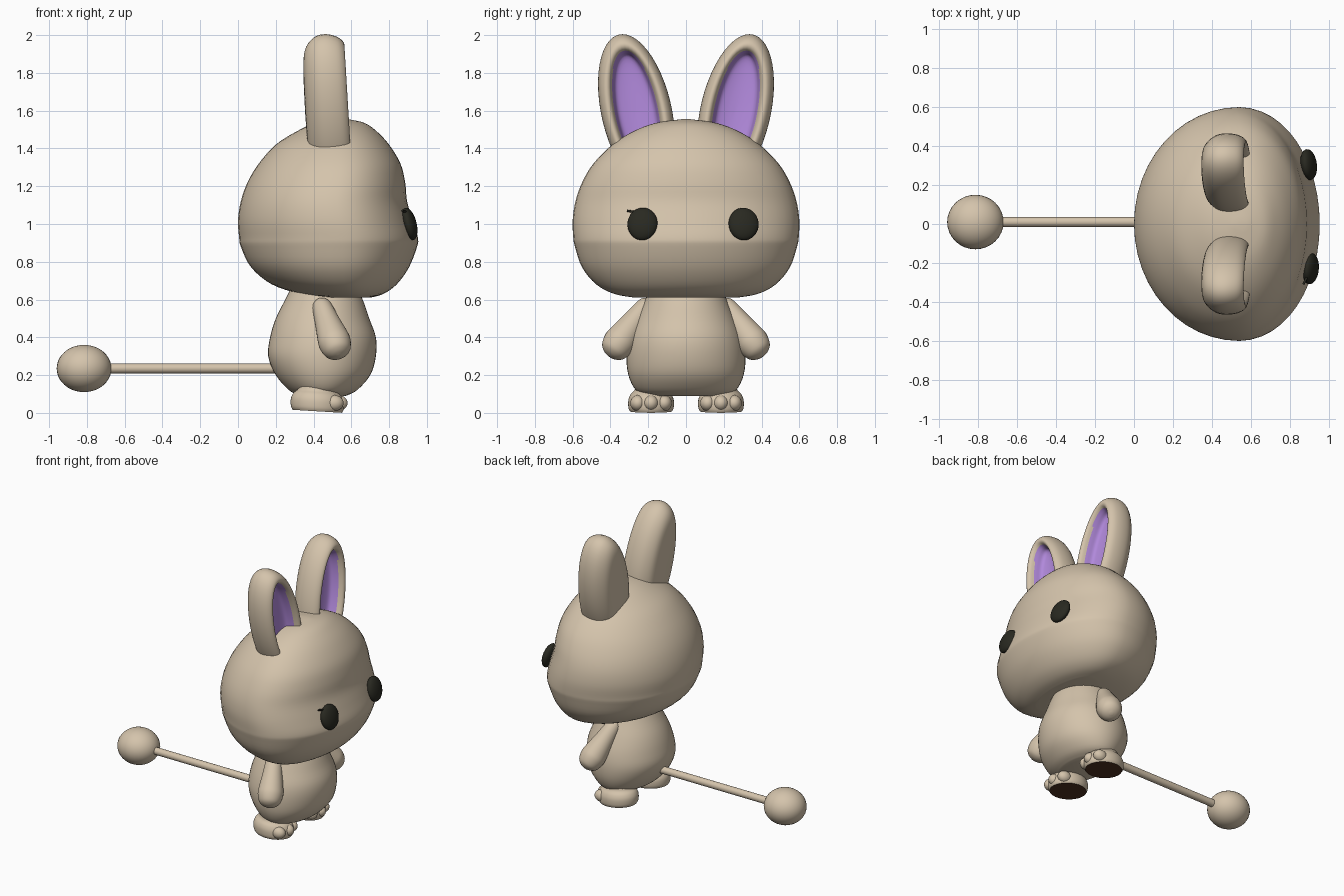
import bpy, bmesh, math
from mathutils import Vector

cube = bpy.data.objects.get("Cube")
if cube:
    bpy.data.objects.remove(cube, do_unlink=True)


def material(name, rgb):
    mat = bpy.data.materials.new(name)
    mat.use_nodes = True
    mat.diffuse_color = (*rgb, 1)
    node = mat.node_tree.nodes["Principled BSDF"]
    node.inputs["Base Color"].default_value = (*rgb, 1)
    node.inputs["Roughness"].default_value = 0.8
    return mat


FUR = material("tan fur", (0.66, 0.55, 0.41))
INNER = material("purple inner ear", (0.44, 0.25, 0.71))
DARK = material("dark eye", (0.022, 0.022, 0.015))
SOLE = material("brown sole", (0.075, 0.03, 0.015))


def smooth(obj, angle=50):
    bpy.ops.object.select_all(action="DESELECT")
    obj.select_set(True)
    bpy.context.view_layer.objects.active = obj
    bpy.ops.object.shade_smooth_by_angle(angle=math.radians(angle))


def refine(rows, steps):
    """Catmull-Rom interpolation between profile rows."""
    out = []
    for i in range(len(rows) - 1):
        a, b, c, d = (rows[min(max(i + k, 0), len(rows) - 1)] for k in (-1, 0, 1, 2))
        for s in range(steps):
            t = s / steps
            out.append([q + t / 2 * (r - p + t * (2 * p - 5 * q + 4 * r - s4
                        + t * (3 * (q - r) + s4 - p)))
                        for p, q, r, s4 in zip(a, b, c, d)])
    return out + [rows[-1]]


def loft(name, rows, point, mats, paint=None, sides=48, steps=4):
    """Skin closed rings; point(row, cos, sin) gives each ring vertex."""
    bm = bmesh.new()
    angles = [2 * math.pi * i / sides for i in range(sides)]
    rings = [[bm.verts.new(point(row, math.cos(a), math.sin(a))) for a in angles]
             for row in refine(rows, steps)]
    for low, high in zip(rings, rings[1:]):
        for i in range(sides):
            j = (i + 1) % sides
            bm.faces.new((low[i], low[j], high[j], high[i]))
    bm.faces.new(rings[0])
    bm.faces.new(rings[-1])
    bmesh.ops.recalc_face_normals(bm, faces=bm.faces)
    bm.normal_update()
    if paint:
        for face in bm.faces:
            face.material_index = int(paint(face))
    mesh = bpy.data.meshes.new(name)
    bm.to_mesh(mesh)
    bm.free()
    for mat in mats:
        mesh.materials.append(mat)
    obj = bpy.data.objects.new(name, mesh)
    bpy.context.collection.objects.link(obj)
    smooth(obj)
    return obj


def ball(name, centre, size, mat, rotation=(0, 0, 0)):
    bpy.ops.mesh.primitive_uv_sphere_add(segments=32, ring_count=20, radius=1,
                                         location=centre, rotation=rotation)
    obj = bpy.context.object
    obj.name = name
    obj.scale = size
    obj.data.materials.append(mat)
    smooth(obj)
    return obj


def rod(name, start, end, radius, mat):
    start, end = Vector(start), Vector(end)
    bpy.ops.mesh.primitive_cylinder_add(vertices=20, radius=radius,
                                        depth=(end - start).length,
                                        location=(start + end) / 2)
    obj = bpy.context.object
    obj.name = name
    obj.rotation_euler = (end - start).to_track_quat("Z", "Y").to_euler()
    obj.data.materials.append(mat)
    smooth(obj)


def upright(mid):
    """Rings from rows of (height, back x, front x, half width)."""
    def point(row, c, s):
        z, back, front, half = row
        m = back + (front - back) * mid
        return m + c * ((front - m) if c > 0 else (m - back)), half * s, z
    return point


# Head: wide, rounded, with a flatter face and low muzzle
loft("head", [
    (0.61, 0.46, 0.70, 0.27), (0.63, 0.33, 0.77, 0.38), (0.68, 0.18, 0.84, 0.475),
    (0.77, 0.07, 0.905, 0.55), (0.88, 0.015, 0.948, 0.588), (0.93, 0.006, 0.952, 0.597),
    (1.02, 0.0, 0.925, 0.6), (1.12, 0.015, 0.895, 0.585), (1.22, 0.05, 0.885, 0.55),
    (1.32, 0.11, 0.86, 0.49), (1.42, 0.20, 0.80, 0.39), (1.49, 0.31, 0.735, 0.28),
    (1.535, 0.41, 0.67, 0.16), (1.555, 0.52, 0.58, 0.02)], upright(0.58), [FUR])

# Body: pear-shaped
loft("body", [
    (0.09, 0.33, 0.57, 0.20), (0.12, 0.27, 0.63, 0.265), (0.2, 0.2, 0.70, 0.305),
    (0.3, 0.16, 0.73, 0.315), (0.4, 0.17, 0.73, 0.30), (0.5, 0.2, 0.695, 0.262),
    (0.6, 0.25, 0.66, 0.215), (0.68, 0.29, 0.62, 0.18)], upright(0.5), [FUR])

# Eyes, set slightly unevenly, following the face
for side, x, y in (("left", 0.897, 0.305), ("right", 0.907, -0.23)):
    ball(side + "_eye", (x, y, 1.0), (0.038, 0.08, 0.088), DARK,
         (0, math.radians(-14), math.atan2(y * 0.38, x)))
rod("eyelash", (0.87, -0.31, 1.07), (0.90, -0.25, 1.06), 0.006, DARK)

# Tail: long rod with a ball at its tip
rod("tail_rod", (-0.72, 0.01, 0.235), (0.25, 0.01, 0.235), 0.026, FUR)
ball("tail_ball", (-0.815, 0.01, 0.235), (0.145, 0.14, 0.125), FUR)

EAR = [(0.345, 0.01, 0.01), (0.35, 0.09, 0.24), (0.37, 0.14, 0.34), (0.42, 0.18, 0.395),
       (0.48, 0.19, 0.41), (0.54, 0.18, 0.395), (0.572, 0.155, 0.365), (0.568, 0.13, 0.335),
       (0.53, 0.112, 0.312), (0.49, 0.095, 0.29), (0.475, 0.05, 0.2), (0.47, 0.005, 0.01)]
FOOT = [(0, 0.93), (0.02, 1), (0.06, 1), (0.09, 0.9), (0.115, 0.72), (0.16, 0.65)]
ARM = [(-0.05, 0.01), (-0.035, 0.035), (0, 0.052), (0.1, 0.066), (0.2, 0.082),
       (0.25, 0.085), (0.3, 0.07), (0.325, 0.042), (0.335, 0.01)]

for side, sign in (("left", 1), ("right", -1)):
    # Cupped ear leaning outward, coloured inside the rim
    def ear_point(row, c, s):
        x, width, height = row
        v = height * s
        return x + 0.01 - v * 0.06, sign * (0.262 + 0.18 * v + width * c), 1.595 + v

    def inside_ear(face):
        x, y, z = face.calc_center_median()
        v = z - 1.595
        across = (abs(y) - 0.262 - 0.18 * v) / 0.118
        return face.normal.x > 0 and across ** 2 + (v / 0.32) ** 2 < 1

    loft(side + "_ear", EAR, ear_point, [FUR, INNER], inside_ear)

    # Foot with a dark sole and three toes
    def foot_point(row, c, s):
        z, scale = row
        x = 0.42 + 0.14 * scale * c
        return x, sign * (0.185 + 0.12 * scale * s), z + (0.56 - x) * 0.06

    loft(side + "_foot", FOOT, foot_point, [FUR, SOLE], lambda f: f.normal.z < -0.9)
    for toe, offset in enumerate((-0.07, 0, 0.07), 1):
        ball(f"{side}_toe_{toe}", (0.53 - abs(offset) * 0.3, sign * 0.185 + offset, 0.052),
             (0.05, 0.04, 0.042), FUR)

    # Arm: tapered, hanging outward and a little forward
    shoulder, hand = Vector((0.445, sign * 0.215, 0.56)), Vector((0.52, sign * 0.37, 0.35))
    arm = loft(side + "_arm", ARM, lambda r, c, s: (r[1] * c, r[1] * s, r[0]), [FUR], sides=32)
    arm.location = shoulder
    arm.rotation_euler = (hand - shoulder).to_track_quat("Z", "Y").to_euler()
